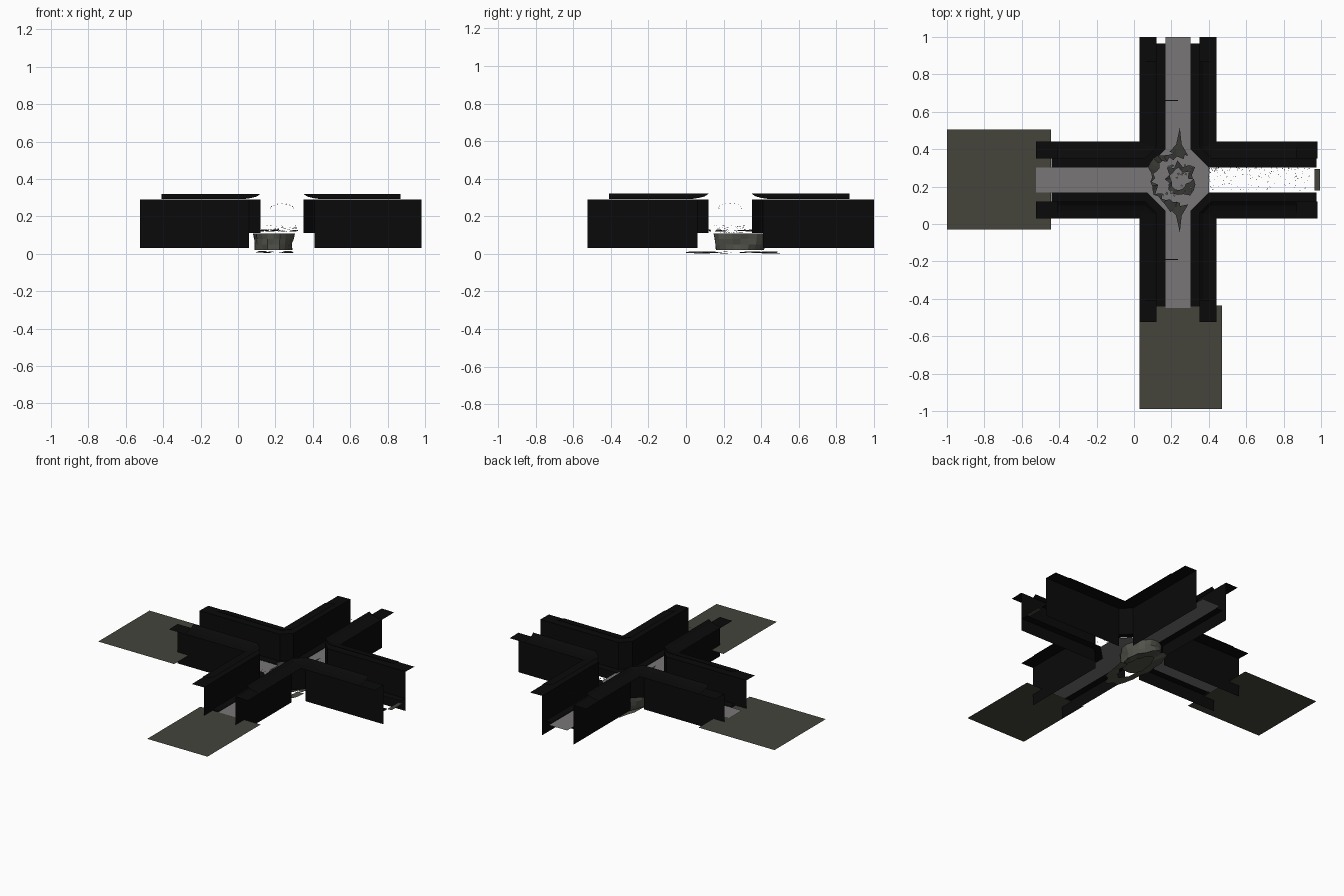
import bpy, bmesh, math, random
from mathutils import Vector

if "Cube" in bpy.data.objects:
    bpy.data.objects.remove(bpy.data.objects["Cube"])

random.seed(4)
C = 0.235                                   # crossing centre in x and y
FLOOR = 0.11


def mat(name, r, g, b):
    m = bpy.data.materials.new(name)
    m.diffuse_color = (r, g, b, 1)
    m.use_nodes = True
    m.node_tree.nodes["Principled BSDF"].inputs["Base Color"].default_value = m.diffuse_color
    return m


BLACK = mat("wall_black", 0.003, 0.003, 0.003)
GREY = mat("floor_grey", 0.19, 0.18, 0.185)
OLIVE = mat("plate_olive", 0.058, 0.058, 0.046)
ROCK = mat("rubble_dark", 0.04, 0.04, 0.036)
DUST = mat("rubble_olive", 0.085, 0.085, 0.07)
MAGENTA = mat("lamp_magenta", 0.25, 0.0, 0.25)


def make(name, faces, material):
    """Object from a list of polygons given as point lists."""
    bm = bmesh.new()
    for f in faces:
        bm.faces.new([bm.verts.new(p) for p in f])
    bmesh.ops.remove_doubles(bm, verts=bm.verts, dist=0.0002)
    me = bpy.data.meshes.new(name)
    bm.to_mesh(me)
    bm.free()
    me.materials.append(material)
    ob = bpy.data.objects.new(name, me)
    bpy.context.collection.objects.link(ob)
    return ob


def rect(x0, x1, y0, y1, z):
    return [(x0, y0, z), (x1, y0, z), (x1, y1, z), (x0, y1, z)]


# Where the 45 degree corner starts, for each offset from the corridor axis
def corner(d):
    return max(0.165 + (d - 0.067) * 0.21, d)


def sweep(profile, sx, sy, ex, ey, chamfer=True):
    """Sweep a (offset, height) profile along one quadrant's L-shaped wall."""
    rows = []
    for d, z in profile:
        a = corner(d)
        rows.append([(C + sx * u, C + sy * v, z)
                     for u, v in ((ex, d), (a, d), (d, a), (d, ey))])
    faces = []
    for r, s in zip(rows, rows[1:]):
        for i in range(3):
            if i != 1 or chamfer:
                faces.append([r[i], r[i + 1], s[i + 1], s[i]])
    return faces


# Lengths of the arms, measured from the centre: (x arm, y arm)
WALL = {"x": {1: 0.745, -1: 0.76}, "y": {1: 0.765, -1: 0.76}}
CURB = {"x": {1: 0.74, -1: 0.675}, "y": {1: 0.73, -1: 0.675}}
TRIM = {"x": {1: 0.635, -1: 0.645}, "y": {1: 0.635, -1: 0.645}}

walls, curbs, trims, skirts = [], [], [], []
for sx in (1, -1):
    for sy in (1, -1):
        ends = lambda t: (sx, sy, t["x"][sx], t["y"][sy])
        out = 0.205
        walls += sweep([(0.115, FLOOR), (0.115, 0.29), (out, 0.288)], *ends(WALL))
        curbs += sweep([(0.067, FLOOR + 0.002), (0.115, FLOOR + 0.002)], *ends(CURB))
        trims += sweep([(0.115, 0.32), (0.135, 0.306), (0.165, 0.298), (out, 0.292)],
                       *ends(TRIM))
        skirts += sweep([(0.115, 0.03), (0.115, FLOOR)], *ends(WALL), chamfer=False)
make("corridor_walls", walls, BLACK)
make("floor_curbs", curbs, BLACK)
make("wall_cornices", trims, BLACK)
make("wall_skirts", skirts, BLACK)

# Floors: octagonal crossing and three arms (the east arm is open)
w, a = 0.067, 0.165
octagon = [(C + x, C + y, FLOOR) for x, y in
           ((a, -w), (a, w), (w, a), (-w, a), (-a, w), (-a, -w), (-w, -a), (w, -a))]
make("crossing_floor", [octagon], GREY)
make("arm_floors", [rect(C - w, C + w, C + a, 1.0, FLOOR),
                    rect(C - w, C + w, -0.45, C - a, FLOOR),
                    rect(-0.525, C - a, C - w, C + w, FLOOR)], GREY)
make("floor_seams", [rect(C - w, C, y - 0.003, y + 0.003, FLOOR + 0.003)
                     for y in (0.66, -0.19)], BLACK)

# Landing plates beyond the arms
make("landing_plates", [rect(-1.0, -0.445, -0.03, 0.505, 0.104),
                        rect(0.03, 0.47, -0.99, -0.435, 0.104),
                        rect(0.965, 0.995, 0.18, 0.295, 0.104)], OLIVE)


def jagged_ring(cx, cy, r0, r1, z, n, start=0, stop=360, jit=0.3, sy=1.0):
    """Broken flat ring of slabs with ragged edges."""
    pts = []
    for i in range(n + 1):
        t = math.radians(start + (stop - start) * i / n)
        k0, k1 = (1 + random.uniform(-jit, jit) for _ in range(2))
        zz = z + random.uniform(0, 0.012)
        pts.append([(cx + r * k * math.cos(t), cy + r * k * math.sin(t) * sy, zz)
                    for r, k in ((r0, k0), (r1, k1))])
    return [[p[0], p[1], q[1], q[0]] for p, q in zip(pts, pts[1:])]


# Rubble: torn slabs on the floor around the crater
slabs = jagged_ring(0.25, 0.24, 0.05, 0.085, 0.118, 18)
slabs += jagged_ring(0.235, 0.235, 0.125, 0.155, 0.118, 22, 75, 275, 0.14)
for s in (1, -1):
    slabs.append([(0.19, C + s * 0.15, 0.12), (0.225, C + s * 0.19, 0.12),
                  (0.245, C + s * 0.28, 0.122), (0.255, C + s * 0.19, 0.12),
                  (0.29, C + s * 0.13, 0.12)])
make("torn_slabs", slabs, ROCK)

# Rubble: rough drum hanging under the floor, with a ragged rim at its foot
rows = []
for z, k in ((0.02, 0.93), (0.05, 0.96), (0.08, 1.0), (0.108, 1.05)):
    rows.append([(0.19 + 0.105 * k * j * math.cos(t), 0.29 - 0.0 + 0.14 * k * j * math.sin(t), z)
                 for t in [math.tau * i / 20 for i in range(20)]
                 for j in [random.uniform(0.93, 1.05)]])
drum = [[r[i], r[(i + 1) % 20], s[(i + 1) % 20], s[i]]
        for r, s in zip(rows, rows[1:]) for i in range(20)]
drum.append(rows[0][::-1])
make("crater_drum", drum, DUST)
make("crater_foot", jagged_ring(0.2, 0.25, 0.06, 0.1, 0.002, 24, jit=0.1, sy=2.5), DUST)


def chips(name, spots, size, material):
    """Tiny flat flakes at the given points."""
    faces = []
    for x, y, z in spots:
        t = random.uniform(0, math.tau)
        faces.append([(x + size * math.cos(t + k * 2.1), y + size * math.sin(t + k * 2.1),
                       z + 0.003 * (k == 1)) for k in range(3)])
    make(name, faces, material)


rnd = random.uniform
chips("crater_flakes", [(rnd(0.15, 0.31), rnd(0.15, 0.32), rnd(0.125, 0.152))
                        for _ in range(30)], 0.008, GREY)
# Loose grit across the open east arm, denser towards the north curb
chips("east_grit", [(0.4 + 0.55 * random.random() ** 1.5, 0.3 - 0.12 * random.random() ** 2,
                     FLOOR) for _ in range(150)], 0.003, ROCK)

# Small lamp beads in arches across every arm
beads = []
for dx, dy in ((1, 0), (-1, 0), (0, 1), (0, -1)):
    for dist in (0.32, 0.58):
        for i in range(9):
            t = math.pi * i / 8
            off, z = 0.06 * math.cos(t), 0.242 + 0.024 * math.sin(t)
            x, y = C + dx * dist - dy * off, C + dy * dist + dx * off
            beads.append([(x - 0.003, y - 0.003, z), (x + 0.003, y + 0.003, z),
                          (x, y, z + 0.005)])
make("lamp_beads", beads, MAGENTA)
